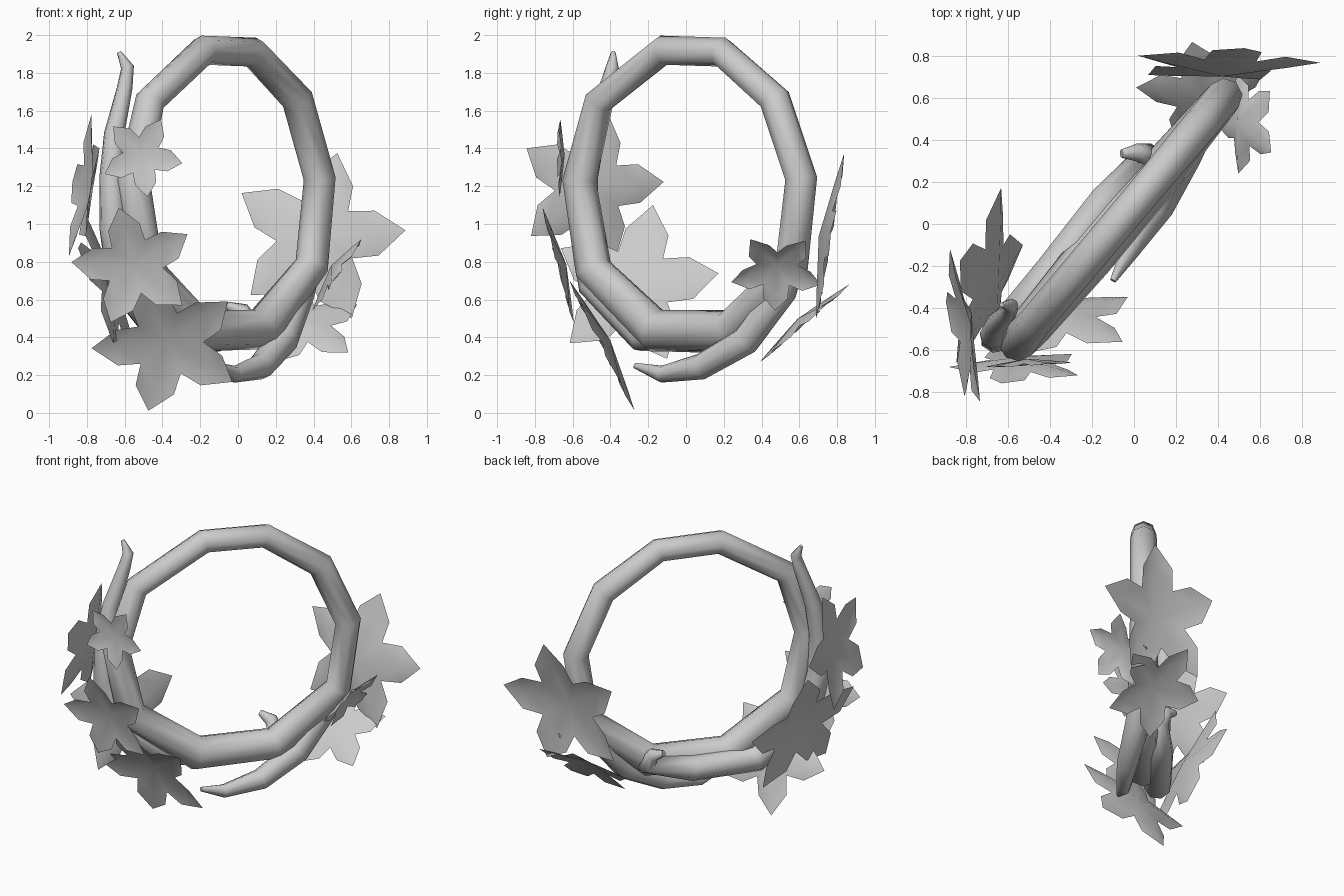
import bpy, bmesh, math
from mathutils import Vector

if "Cube" in bpy.data.objects:
    bpy.data.objects.remove(bpy.data.objects["Cube"])


def tube(name, pts, cyclic=False):
    """Low-sided swept branch; each point is (x, y, z, radius)."""
    cu = bpy.data.curves.new(name, 'CURVE')
    cu.dimensions = '3D'
    cu.bevel_depth = 1.0
    cu.bevel_resolution = 2
    cu.use_fill_caps = not cyclic
    sp = cu.splines.new('POLY')
    sp.points.add(len(pts) - 1)
    for p, (x, y, z, r) in zip(sp.points, pts):
        p.co = (x, y, z, 1)
        p.radius = r
    sp.use_cyclic_u = cyclic
    sp.use_smooth = True
    ob = bpy.data.objects.new(name, cu)
    bpy.context.collection.objects.link(ob)
    bpy.ops.object.select_all(action='DESELECT')
    ob.select_set(True)
    bpy.context.view_layer.objects.active = ob
    bpy.ops.object.convert(target='MESH')
    return bpy.context.object


def flower(name, center, normal, right, radius, start, cup=0.12):
    """Five pointed petals; 'right' is the zero-angle axis, z is the other."""
    n = Vector(normal).normalized()
    u = Vector(right)
    u = (u - n * u.dot(n)).normalized()
    v = n.cross(u)
    if v.z < 0:
        v = -v
    c = Vector(center)
    bm = bmesh.new()

    def pt(r, deg, lift):
        a = math.radians(deg)
        return bm.verts.new(c + radius * (r * (u * math.cos(a) + v * math.sin(a)) + n * lift))

    mid = pt(0, 0, -cup * 0.7)
    notch = [pt(0.48, start + 72 * i - 36, 0.2 * cup) for i in range(5)]
    for i in range(5):
        a = start + 72 * i
        rib = pt(0.7, a, 0)
        lo, hi = pt(0.75, a - 21, cup * 0.6), pt(0.75, a + 21, cup * 0.6)
        tip = pt(1.04, a, cup * 0.4)
        n0, n1 = notch[i], notch[(i + 1) % 5]
        for f in ((mid, n0, rib), (mid, rib, n1), (n0, lo, rib),
                  (rib, hi, n1), (lo, tip, rib), (rib, tip, hi)):
            bm.faces.new(f)
    bm.normal_update()
    if sum((f.normal.dot(n) for f in bm.faces)) < 0:
        bmesh.ops.reverse_faces(bm, faces=bm.faces[:])
    for f in bm.faces:
        f.smooth = True
    me = bpy.data.meshes.new(name)
    bm.to_mesh(me)
    bm.free()
    bpy.context.collection.objects.link(bpy.data.objects.new(name, me))


# Main ring: ten segments in an upright plane turned about z
ring = [(-.12, 1.92, .08), (.19, 1.91, .08), (.47, 1.66, .085), (.61, 1.24, .085),
        (.56, .78, .09), (.24, .44, .11), (-.16, .435, .115), (-.49, .76, .1),
        (-.565, 1.23, .09), (-.46, 1.65, .08)]
tube("wreath_ring", [(0.84 * y - 0.08, y, z, r) for y, z, r in ring], True)

# Vine down the left side, along the back of the bottom, ending in a nub
tube("climbing_vine", [
    (-.63, -.385, 1.91, .012), (-.585, -.39, 1.83, .035), (-.60, -.42, 1.72, .042),
    (-.655, -.48, 1.48, .055), (-.67, -.53, 1.25, .065), (-.66, -.54, .98, .075),
    (-.61, -.49, .68, .085), (-.39, -.23, .41, .09), (-.13, .11, .40, .085),
    (.07, .33, .46, .07), (.02, .34, .54, .045), (-.06, .335, .57, .02)])

# Tail hanging below the ring
tube("lower_tail", [
    (-.10, -.27, .25, .015), (-.02, -.13, .205, .045), (.12, .08, .245, .07),
    (.24, .32, .385, .08), (.33, .51, .64, .08), (.40, .59, .86, .06)])

# Flowers around the ring
X, Y = (1, 0, 0), (0, 1, 0)
flower("front_low_flower", (-.37, -.43, .37), (0, -.9, -.45), X, .39, 39)
flower("front_mid_flower", (-.55, -.66, .78), (0, -.96, -.26), X, .32, 32)
flower("front_high_flower", (-.51, -.66, 1.36), (.05, -1, 0), X, .21, -10)
flower("left_high_flower", (-.80, -.51, 1.19), (-1, -.16, .15), Y, .385, 3)
flower("left_low_flower", (-.68, -.28, .68), (-1, .2, -.35), Y, .44, 5)
flower("back_flower", (.42, .74, .93), (0, 1, -.17), X, .45, 5)
flower("right_flower", (.52, .48, .76), (.8, 0, -.55), Y, .24, 52, .2)
flower("right_low_flower", (.34, .61, .48), (0, .65, -.75), X, .32, 29)
